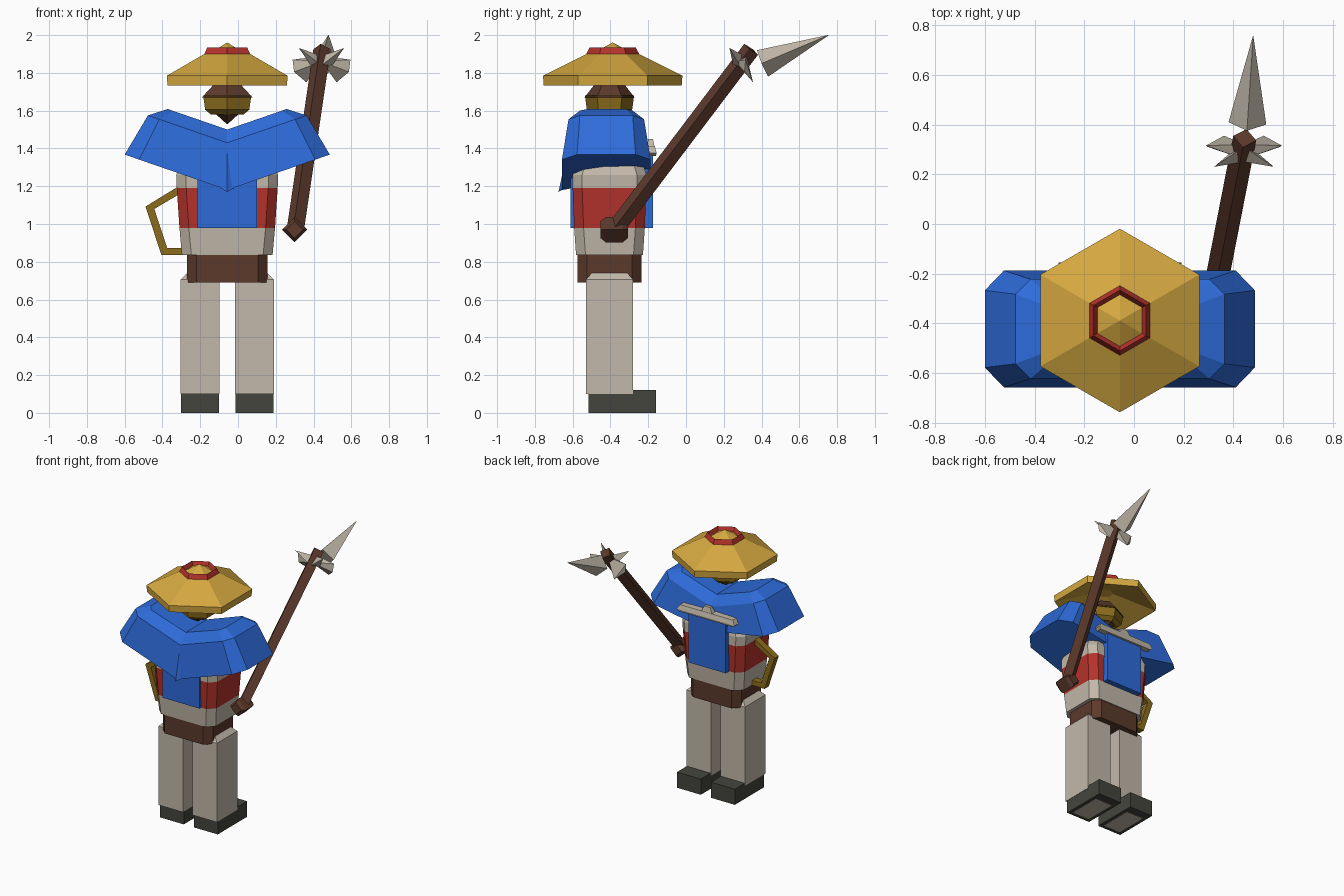
import bpy, bmesh, math
from mathutils import Vector

cube = bpy.data.objects.get("Cube")
if cube:
    bpy.data.objects.remove(cube)

CX = -0.057  # body centre line


def material(name, r, g, b):
    m = bpy.data.materials.new(name)
    m.use_nodes = True
    col = [(c / 255) ** 2.2 for c in (r, g, b)] + [1]
    m.diffuse_color = col
    m.node_tree.nodes["Principled BSDF"].inputs["Base Color"].default_value = col
    return m


LINEN = material("linen", 193, 183, 168)
BLUE = material("blue cloth", 49, 107, 217)
RED = material("red cloth", 180, 54, 47)
BROWN = material("brown leather", 92, 60, 47)
GOLD = material("straw gold", 212, 167, 66)
OLIVE = material("dark olive", 138, 108, 34)
SHOE = material("charcoal", 69, 71, 63)


def finish(name, bm, mats):
    bmesh.ops.recalc_face_normals(bm, faces=bm.faces)
    me = bpy.data.meshes.new(name)
    bm.to_mesh(me)
    bm.free()
    for m in mats:
        me.materials.append(m)
    ob = bpy.data.objects.new(name, me)
    bpy.context.collection.objects.link(ob)
    return ob


def loft(name, loops, mats, bands=None):
    """Skin a stack of equal loops and cap both ends; bands give a material per step."""
    bm = bmesh.new()
    rows = [[bm.verts.new(p) for p in loop] for loop in loops]
    n = len(rows[0])
    for k in range(len(rows) - 1):
        for i in range(n):
            j = (i + 1) % n
            f = bm.faces.new((rows[k][i], rows[k][j], rows[k + 1][j], rows[k + 1][i]))
            f.material_index = bands[k] if bands else 0
    bm.faces.new(rows[0]).material_index = bands[0] if bands else 0
    bm.faces.new(rows[-1]).material_index = bands[-1] if bands else 0
    return finish(name, bm, mats)


def hull(name, points, mat):
    bm = bmesh.new()
    for p in points:
        bm.verts.new(p)
    bmesh.ops.convex_hull(bm, input=bm.verts)
    return finish(name, bm, [mat])


def rect(x0, x1, y0, y1, z):
    return [(x0, y0, z), (x1, y0, z), (x1, y1, z), (x0, y1, z)]


def box(name, x0, x1, y0, y1, z0, z1, mat):
    return loft(name, [rect(x0, x1, y0, y1, z0), rect(x0, x1, y0, y1, z1)], [mat])


def hexagon(rx, ry, z, cy):
    angles = [math.radians(30 + 60 * i) for i in range(6)]
    return [(CX + rx * math.cos(a), cy + ry * math.sin(a), z) for a in angles]


def chamfered(hx, hy, z, c=0.05):
    quarter = [(hx, hy - c), (hx - c, hy)]
    half = quarter + [(-x, y) for x, y in reversed(quarter)]
    return [(CX + x, -0.405 + y, z) for x, y in half + [(-x, -y) for x, y in half]]


def rod(name, a, b, ra, rb, mat, sides=4):
    """Tapered straight rod with a ridge on its front and side."""
    a, b = Vector(a), Vector(b)
    q = (b - a).to_track_quat('Z', 'X')
    ang = [2 * math.pi * i / sides for i in range(sides)]
    circle = [q @ Vector((math.cos(t), math.sin(t), 0)) for t in ang]
    return loft(name, [[a + c * ra for c in circle], [b + c * rb for c in circle]], [mat])


# Legs and shoes
for side, s in (("right", -1), ("left", 1)):
    xa, xb = sorted((CX + s * 0.041, CX + s * 0.248))
    loft(side + "_leg", [rect(xa, xb, -0.53, -0.28, 0.1), rect(xa, xb, -0.53, -0.28, 0.705),
                         rect(xa + 0.035, xb - 0.035, -0.50, -0.31, 0.74)], [LINEN])
    shoe = [(-0.515, 0), (-0.16, 0), (-0.16, 0.12), (-0.285, 0.12), (-0.285, 0.102), (-0.515, 0.102)]
    loft(side + "_shoe", [[(x, y, z) for y, z in shoe] for x in (xa + 0.002, xb - 0.002)], [SHOE])
    box(side + "_sole", xa + 0.03, xb - 0.03, -0.485, -0.23, -0.001, 0.004, LINEN)

# Belt and banded tunic
loft("belt", [chamfered(0.213, 0.17, 0.69), chamfered(0.213, 0.17, 0.84)], [BROWN])
loft("tunic", [chamfered(0.24, 0.177, 0.835), chamfered(0.253, 0.187, 0.98), chamfered(0.267, 0.195, 1.19),
               chamfered(0.27, 0.195, 1.26), chamfered(0.2, 0.15, 1.42)], [LINEN, RED], [0, 1, 0, 0])

# Cloth panels and the pale clasp bar
box("front_panel", CX - 0.157, CX + 0.157, -0.612, -0.57, 0.98, 1.27, BLUE)
box("back_panel", CX - 0.157, CX + 0.157, -0.24, -0.176, 0.98, 1.37, BLUE)
loft("clasp_bar", [rect(CX - 0.23, CX + 0.23, -0.22, -0.16, 1.36), rect(CX - 0.247, CX + 0.247, -0.22, -0.155, 1.375),
                   rect(CX - 0.225, CX + 0.225, -0.22, -0.165, 1.41)], [LINEN])
loft("clasp_stud", [rect(CX - 0.05, CX + 0.05, -0.21, -0.165, 1.40),
                    rect(CX - 0.025, CX + 0.025, -0.20, -0.175, 1.45)], [LINEN])

# Cape: two tilted wings meeting in a V
wing_layers = [(1.18, [(0, 0.235), (0.466, 0.235), (0.543, 0.155)]),
               (1.43, [(0, 0.20), (0.36, 0.20), (0.42, 0.14)]),
               (1.50, [(0, 0.13), (0.29, 0.14), (0.315, 0.10)])]
for side, s in (("right", -1), ("left", 1)):
    loops = []
    for z, half in wing_layers:
        full = [(u, -v) for u, v in half] + [(u, v) for u, v in reversed(half)]
        loops.append([(CX + s * u, -0.422 + v, z + 0.345 * u
                       + (0.08 if z < 1.2 and u == 0 and v > 0 else 0)) for u, v in full])
    loft(side + "_cape_wing", loops, [BLUE])
hull("cape_pleat", [(CX - 0.037, -0.65, 1.19), (CX + 0.037, -0.65, 1.19), (CX, -0.675, 1.17),
                    (CX, -0.628, 1.39), (CX, -0.62, 1.2)], BLUE)

# Head, hair and beard
loft("face", [hexagon(0.10, 0.09, 1.58, -0.405), hexagon(0.135, 0.12, 1.605, -0.405),
              hexagon(0.147, 0.13, 1.68, -0.405)], [OLIVE])
loft("hair", [hexagon(0.155, 0.133, 1.67, -0.405), hexagon(0.07, 0.07, 1.75, -0.405)], [BROWN])
loft("beard", [hexagon(0.004, 0.004, 1.53, -0.405), hexagon(0.07, 0.09, 1.582, -0.405)], [BROWN])

# Brimmed hat with a red ring and a peaked crown
hat = [(0.06, 1.84), (0.355, 1.735), (0.365, 1.733), (0.369, 1.785), (0.14, 1.90),
       (0.122, 1.935), (0.104, 1.905), (0.002, 1.96)]
loft("hat", [hexagon(r, r, z, -0.388) for r, z in hat], [GOLD, RED], [0, 0, 0, 0, 1, 1, 0])

# Bent side handle
bend = [(-0.29, 1.215), (-0.49, 1.092), (-0.405, 0.835), (-0.27, 0.835),
        (-0.27, 0.873), (-0.375, 0.873), (-0.443, 1.08), (-0.29, 1.17)]
loft("side_handle", [[(x, y, z) for x, z in bend] for y in (-0.425, -0.375)], [OLIVE])

# Polearm: shaft, grip, point, wings and spikes
rod("polearm_shaft", (0.305, -0.37, 0.98), (0.445, 0.345, 1.925), 0.047, 0.047, BROWN)
loft("polearm_grip", [[(0.30 + r * dx, y, 0.97 + r * dz) for dx, dz in ((1, 0), (0, 1), (-1, 0), (0, -1))]
                      for y, r in ((-0.452, 0.045), (-0.425, 0.067), (-0.335, 0.067), (-0.308, 0.045))], [BROWN])
rod("polearm_point", (0.456, 0.405, 1.85), (0.479, 0.755, 2.0), 0.076, 0.001, LINEN)
core = Vector((0.442, 0.29, 1.86))
for side, s in (("right", -1), ("left", 1)):
    hull(side + "_polearm_wing", [core + Vector((0, 0.03, 0.03)), core + Vector((0, -0.03, 0)),
                                  core + Vector((s * 0.153, 0.025, 0.01)), core + Vector((s * 0.145, 0.02, -0.055)),
                                  core + Vector((s * 0.08, 0.065, -0.11))], LINEN)
    hull(side + "_polearm_spike", [core + Vector((0, 0.02, 0.03)), core + Vector((0, -0.04, -0.02)),
                                   core + Vector((s * 0.05, 0, -0.03)), core + Vector((s * 0.12, -0.06, 0.072))], LINEN)
